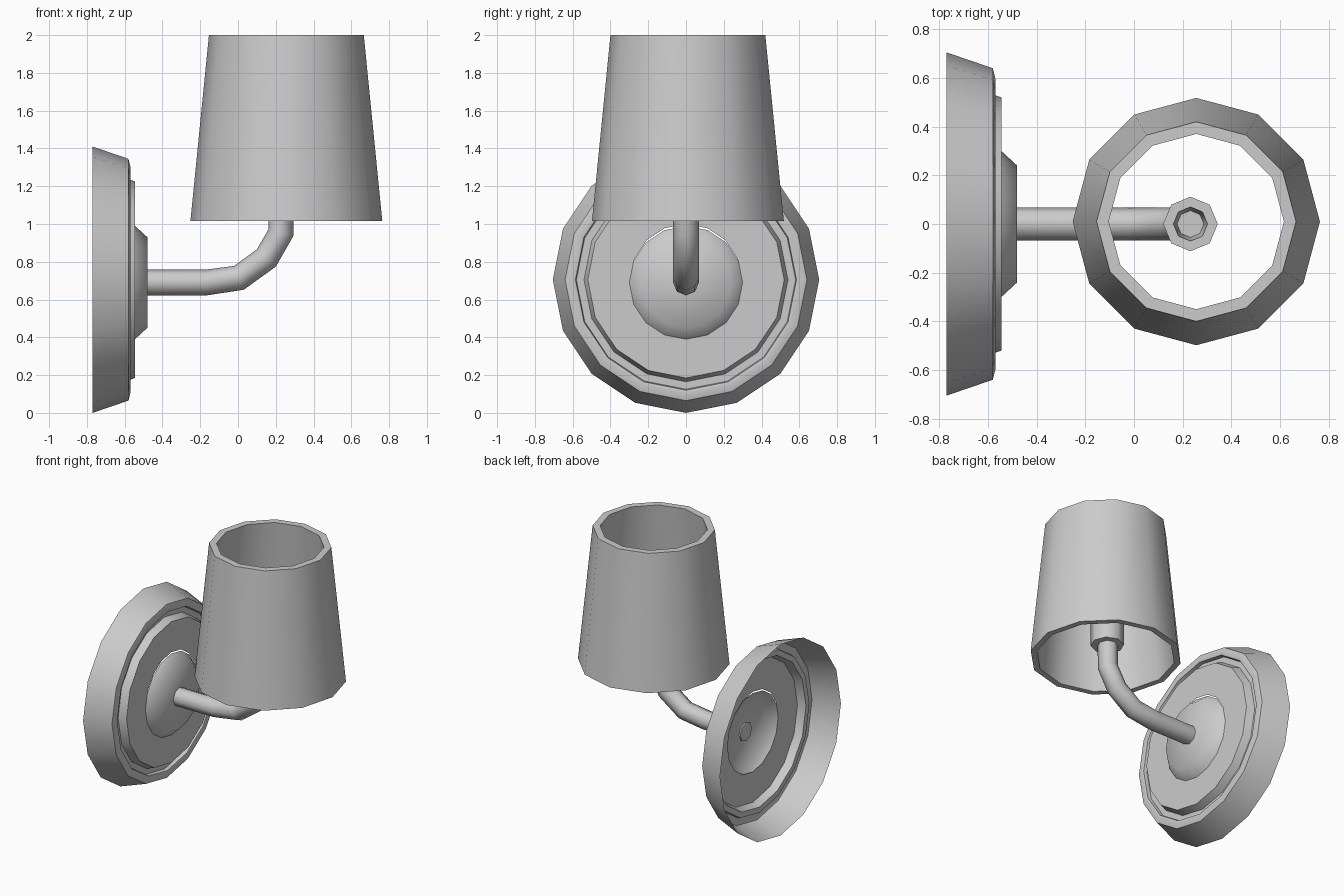
import bpy, bmesh
from math import cos, sin, pi, radians

if "Cube" in bpy.data.objects:
    bpy.data.objects.remove(bpy.data.objects["Cube"])


def revolve(name, profile, sides, origin, along_x=False, closed=False, cap=False, angle=35):
    """Turn (radius, height) points around z, or around x when along_x is set."""
    bm = bmesh.new()
    ox, oy, oz = origin
    rings = []
    for r, h in profile:
        ring = []
        for i in range(sides):
            a = 2 * pi * i / sides
            if along_x:
                co = (ox + h, oy + r * sin(a), oz - r * cos(a))
            else:
                co = (ox + r * cos(a), oy + r * sin(a), oz + h)
            ring.append(bm.verts.new(co))
        rings.append(ring)
    pairs = list(zip(rings, rings[1:]))
    if closed:
        pairs.append((rings[-1], rings[0]))
    for a, b in pairs:
        for i in range(sides):
            j = (i + 1) % sides
            bm.faces.new((a[i], a[j], b[j], b[i]))
    if cap:
        bm.faces.new(rings[-1])
    bmesh.ops.recalc_face_normals(bm, faces=bm.faces)
    mesh = bpy.data.meshes.new(name)
    bm.to_mesh(mesh)
    bm.free()
    obj = bpy.data.objects.new(name, mesh)
    bpy.context.collection.objects.link(obj)
    smooth(obj, angle)
    return obj


def smooth(obj, angle):
    bpy.ops.object.select_all(action='DESELECT')
    obj.select_set(True)
    bpy.context.view_layer.objects.active = obj
    bpy.ops.object.shade_smooth_by_angle(angle=radians(angle))


# Wall plate: thin shell, open at the back, with a stepped groove
revolve("wall_plate",
        [(0.705, -0.77), (0.64, -0.58), (0.60, -0.57), (0.585, -0.575), (0.58, -0.60),
         (0.54, -0.60), (0.52, -0.545), (0.295, -0.545)],
        16, (0, 0, 0.705), along_x=True)

# Raised boss in the middle of the plate
revolve("plate_boss", [(0.30, -0.545), (0.24, -0.48)], 16, (0, 0, 0.69),
        along_x=True, cap=True, angle=60)

# Bent arm
curve = bpy.data.curves.new("arm", 'CURVE')
curve.dimensions = '3D'
curve.bevel_depth = 0.068
curve.bevel_resolution = 2
curve.use_fill_caps = True
path = [(-0.49, 0.69), (-0.17, 0.69), (0.005, 0.715), (0.15, 0.82), (0.228, 0.955), (0.23, 1.2)]
spline = curve.splines.new('POLY')
spline.points.add(len(path) - 1)
for point, (x, z) in zip(spline.points, path):
    point.co = (x, 0, z, 1)
arm = bpy.data.objects.new("arm", curve)
bpy.context.collection.objects.link(arm)
bpy.ops.object.select_all(action='DESELECT')
arm.select_set(True)
bpy.context.view_layer.objects.active = arm
bpy.ops.object.convert(target='MESH')
smooth(bpy.context.view_layer.objects.active, 50)

# Bulb socket: hollow eight-sided cup
revolve("bulb_socket", [(0.06, 1.12), (0.112, 1.12), (0.112, 1.38), (0.07, 1.38), (0.055, 1.2)],
        8, (0.232, 0, 0), cap=True, angle=50)

# Tapered lamp shade with wall thickness, open at both ends
revolve("lamp_shade", [(0.508, 1.015), (0.41, 2.0), (0.36, 2.0), (0.465, 1.015)],
        12, (0.256, 0.01, 0), closed=True, angle=40)
